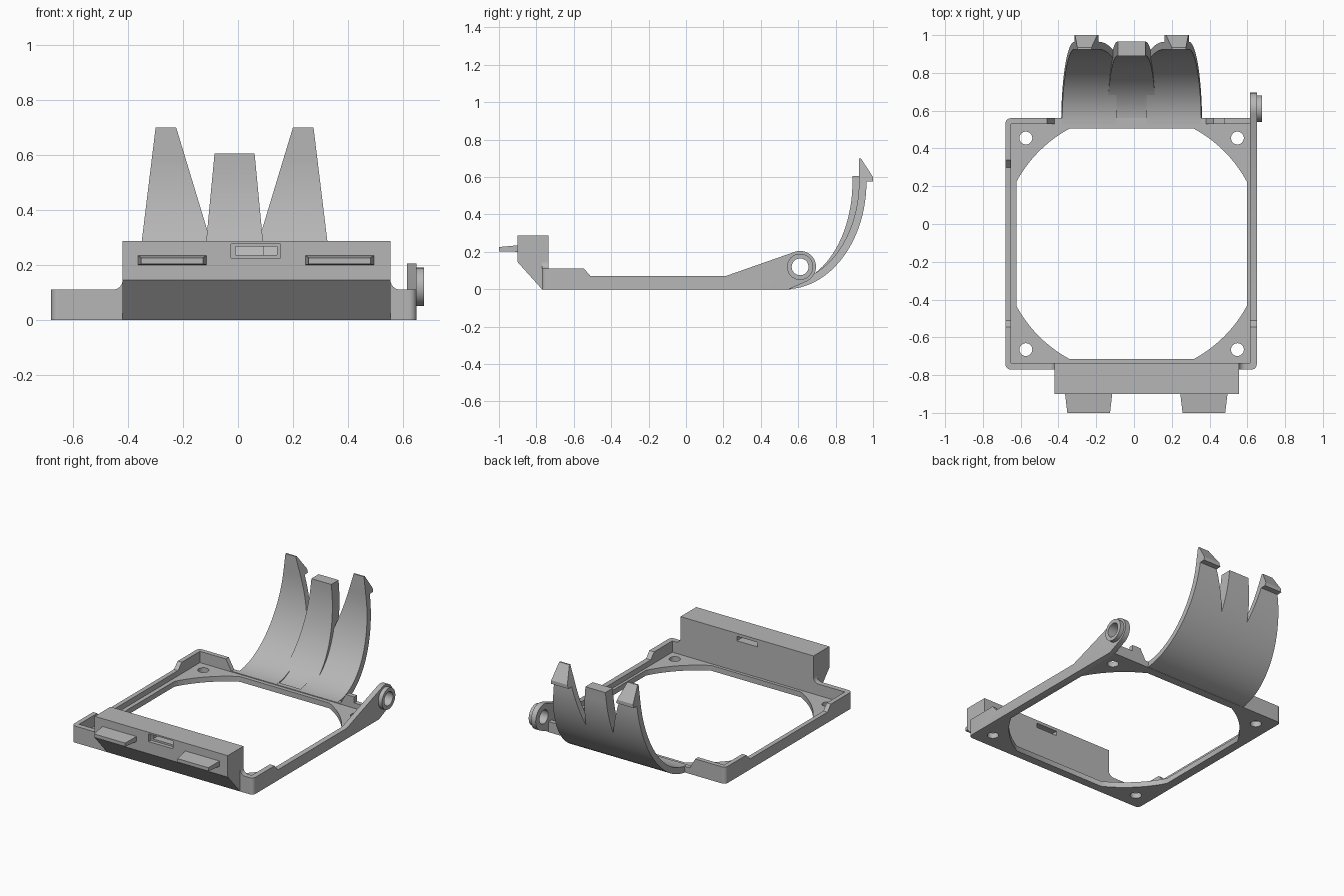
import bpy, bmesh
from math import sin, cos, pi, radians, sqrt

cube = bpy.data.objects.get("Cube")
if cube:
    bpy.data.objects.remove(cube, do_unlink=True)

grey = bpy.data.materials.new("plain grey")
grey.use_nodes = True
GREY = (0.47, 0.47, 0.47, 1)
grey.diffuse_color = GREY
grey.node_tree.nodes["Principled BSDF"].inputs["Base Color"].default_value = GREY
parts = []
MID = -0.0125          # centre line of the opening and the fingers
CY = -0.105


def loft(name, rings):
    """Join equal rings of points into a closed solid."""
    bm = bmesh.new()
    rows = [[bm.verts.new(p) for p in ring] for ring in rings]
    n = len(rows[0])
    for a, b in zip(rows, rows[1:]):
        for i in range(n):
            j = (i + 1) % n
            bm.faces.new((a[i], a[j], b[j], b[i]))
    bm.faces.new(rows[0])
    bm.faces.new(rows[-1])
    bmesh.ops.recalc_face_normals(bm, faces=bm.faces)
    mesh = bpy.data.meshes.new(name)
    bm.to_mesh(mesh)
    bm.free()
    ob = bpy.data.objects.new(name, mesh)
    bpy.context.collection.objects.link(ob)
    mesh.materials.append(grey)
    parts.append(ob)
    return ob


def extrude(name, outline, axis, lo, hi):
    """Push a flat outline along an axis."""
    place = {"x": lambda p, d: (d, p[0], p[1]),
             "y": lambda p, d: (p[0], d, p[1]),
             "z": lambda p, d: (p[0], p[1], d)}[axis]
    return loft(name, [[place(p, d) for p in outline] for d in (lo, hi)])


def rect(x0, x1, y0, y1):
    return [(x0, y0), (x1, y0), (x1, y1), (x0, y1)]


def arc(cx, cy, r, a0, a1, n):
    angles = [radians(a0 + (a1 - a0) * i / n) for i in range(n + 1)]
    return [(cx + r * cos(a), cy + r * sin(a)) for a in angles]


def disc(cx, cy, r):
    return arc(cx, cy, r, 0, 360, 32)[:-1]


def cut(ob, cutter):
    mod = ob.modifiers.new("cut", "BOOLEAN")
    mod.operation, mod.solver, mod.object = "DIFFERENCE", "EXACT", cutter
    bpy.context.view_layer.objects.active = ob
    bpy.ops.object.modifier_apply(modifier=mod.name)
    parts.remove(cutter)
    bpy.data.objects.remove(cutter, do_unlink=True)


def round_corners(ob, x, ys):
    """Round the upright outer edges of a wall."""
    bm = bmesh.new()
    bm.from_mesh(ob.data)
    edges = [e for e in bm.edges
             if all(abs(v.co.x - x) < 1e-4 for v in e.verts)
             and any(all(abs(v.co.y - y) < 1e-4 for v in e.verts) for y in ys)]
    bmesh.ops.bevel(bm, geom=edges, offset=0.026, segments=5, profile=0.5, affect="EDGES")
    bm.to_mesh(ob.data)
    bm.free()


# Floor plate with a squared-off round opening and four screw holes
floor = extrude("floor_plate", rect(-0.655, 0.625, -0.745, 0.54), "z", 0, 0.035)
half, rad = 0.61, 0.693
edge = sqrt(rad * rad - half * half)
tilt = math_a = 0
from math import atan2, degrees
tilt = degrees(atan2(edge, half))
opening = []
for q in range(4):
    opening += arc(MID, CY, rad, 90 * q + tilt, 90 * q + 90 - tilt, 10)
cut(floor, extrude("opening_cutter", opening, "z", -0.1, 0.1))
for x in (MID - 0.56, MID + 0.56):
    for y in (CY - 0.56, CY + 0.56):
        cut(floor, extrude("screw_cutter", disc(x, y, 0.034), "z", -0.1, 0.1))

# Left wall with raised corners
front_step = [(-0.51, 0.07), (-0.545, 0.11), (-0.77, 0.11)]
left = extrude("left_wall", [(-0.77, 0), (0.56, 0), (0.56, 0.11), (0.34, 0.11), (0.30, 0.07)]
               + front_step, "x", -0.68, -0.65)
round_corners(left, -0.68, (-0.77, 0.56))

# Right wall rising into the pivot lug
LY, LZ = 0.61, 0.12
lug_arc = arc(LY, LZ, 0.085, -66, 109, 24)
right = extrude("right_wall_with_lug", [(-0.77, 0), (0.55, 0)] + lug_arc + [(0.21, 0.07)]
                + front_step, "x", 0.615, 0.65)
round_corners(right, 0.65, (-0.77,))
flange = extrude("lug_flange", disc(LY, LZ, 0.07), "x", 0.648, 0.677)
for ob in (right, flange):
    cut(ob, extrude("pivot_cutter", disc(LY, LZ, 0.045), "x", 0.5, 0.8))

# Back wall, low where the fingers join it
extrude("back_wall", [(-0.655, 0), (0.62, 0), (0.62, 0.07), (0.48, 0.07), (0.48, 0.11),
                      (0.42, 0.11), (0.38, 0.04), (-0.42, 0.04), (-0.46, 0.11),
                      (-0.655, 0.11)], "y", 0.53, 0.56)

# Front wall stubs curving up into the latch block
extrude("front_wall_left", [(-0.41, 0), (-0.655, 0), (-0.655, 0.11)]
        + arc(-0.455, 0.145, 0.035, -90, 0, 6) + [(-0.41, 0.145)], "y", -0.77, -0.735)
extrude("front_wall_right", [(0.62, 0), (0.62, 0.11)]
        + arc(0.59, 0.145, 0.035, 270, 180, 6) + [(0.55, 0.145), (0.55, 0)],
        "y", -0.77, -0.735)

# Latch block with sloped underside and stepped slot
block = extrude("latch_block", [(-0.77, 0), (-0.735, 0), (-0.735, 0.287), (-0.90, 0.287),
                                (-0.90, 0.145)], "x", -0.42, 0.555)
cut(block, extrude("slot_cutter", rect(-0.025, 0.155, 0.225, 0.277), "y", -1.0, -0.875))
cut(block, extrude("slot_cutter", rect(-0.01, 0.142, 0.237, 0.267), "y", -1.0, -0.6))

# Tapered tabs on the block
for side, x in (("left", 0.37), ("right", -0.24)):
    loft(side + "_tab", [
        [(px, -0.89, pz) for px, pz in rect(x - 0.126, x + 0.126, 0.2, 0.236)],
        [(px, -1.0, pz) for px, pz in rect(x - 0.113, x + 0.113, 0.203, 0.226)]])


# Curved fingers: an elliptical sweep whose side edges taper with height
def finger(name, inner, tip, near, far):
    stations = []
    for i in range(25):
        t = pi / 2 * i / 24
        stations.append([(0.53 + a * sin(t), 0.575 - b * cos(t))
                         for a, b in ((0.435, 0.575), inner)])
    stations += tip
    loft(name, [[(near(zo), yo, zo), (far(zo), yo, zo), (far(zi), yi, zi), (near(zi), yi, zi)]
                for (yo, zo), (yi, zi) in stations])


finger("middle_finger", (0.36, 0.545), [[(0.967, 0.605), (0.89, 0.605)]],
       lambda z: MID - 0.073 - 0.095 * (0.605 - z),
       lambda z: MID + 0.073 + 0.095 * (0.605 - z))

hook = [[(1.0, 0.576), (0.925, 0.576)], [(1.0, 0.60), (0.925, 0.60)],
        [(0.935, 0.70), (0.925, 0.70)]]
for side, s in (("left", 1), ("right", -1)):
    finger(side + "_finger", (0.395, 0.535), hook,
           lambda z: MID + s * max(0.2125 - 0.303 * (0.7 - z), 0.08),
           lambda z: MID + s * (0.2875 + 0.122 * (0.7 - z)))

# Smooth the curves, keep the edges sharp
bpy.ops.object.select_all(action="DESELECT")
for ob in parts:
    ob.select_set(True)
bpy.context.view_layer.objects.active = parts[0]
bpy.ops.object.shade_smooth_by_angle(angle=radians(30))
